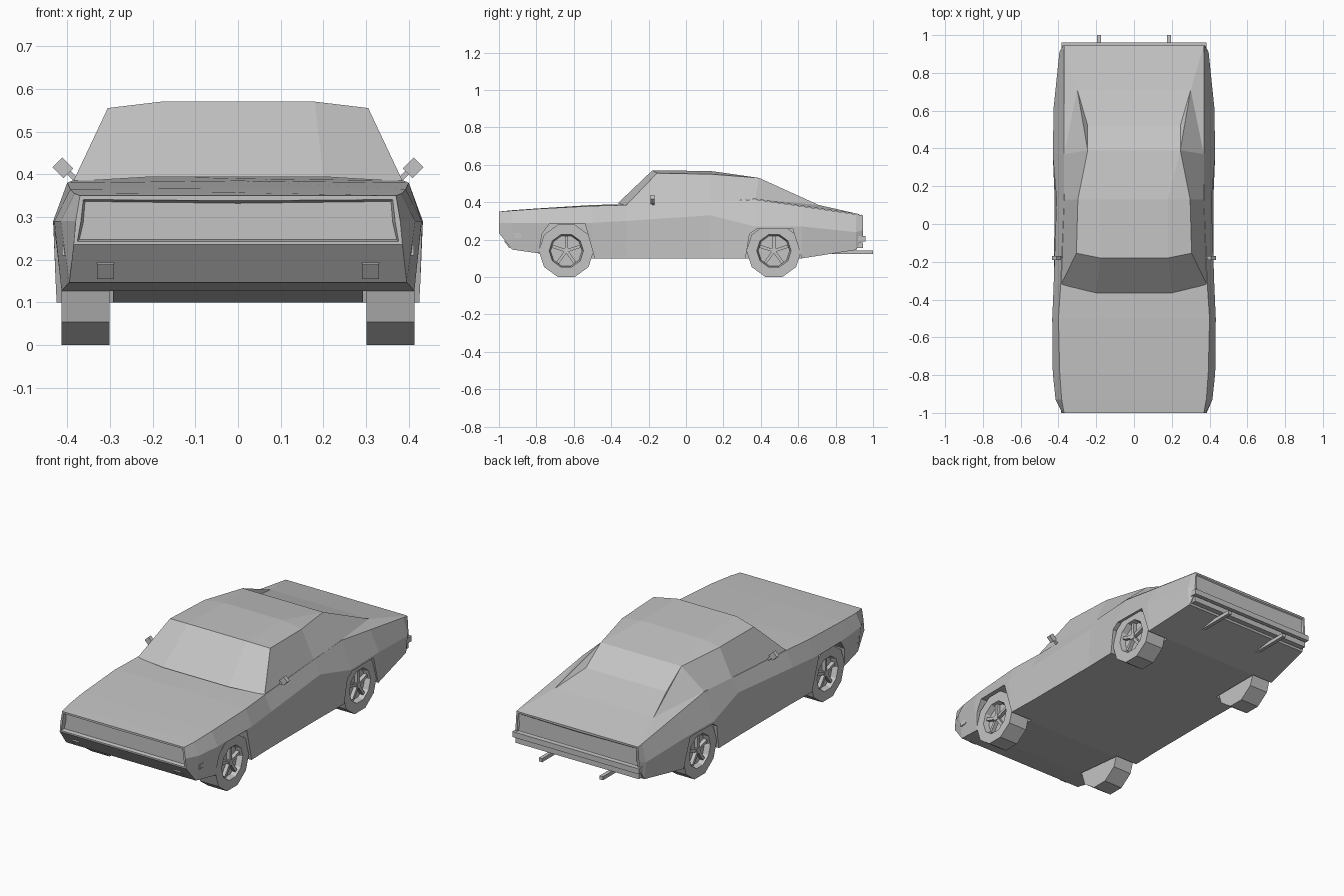
import bpy, bmesh, math
from mathutils import Matrix, Vector

default_cube = bpy.data.objects.get("Cube")
if default_cube:
    bpy.data.objects.remove(default_cube, do_unlink=True)

# One flat grey for the whole car
GREY = (0.55, 0.55, 0.55, 1)
grey = bpy.data.materials.new("plain_grey")
grey.use_nodes = True
grey.diffuse_color = GREY
grey.node_tree.nodes["Principled BSDF"].inputs["Base Color"].default_value = GREY


def finish(bm, name):
    """Turn a bmesh into a flat shaded grey object."""
    bmesh.ops.recalc_face_normals(bm, faces=bm.faces[:])
    mesh = bpy.data.meshes.new(name)
    bm.to_mesh(mesh)
    bm.free()
    mesh.materials.append(grey)
    obj = bpy.data.objects.new(name, mesh)
    bpy.context.scene.collection.objects.link(obj)
    return obj


def add_box(bm, centre, size, turn=None):
    """Add a box, optionally rotated about its centre."""
    matrix = Matrix.Translation(centre) @ (turn or Matrix()) @ Matrix.Diagonal((*size, 1))
    bmesh.ops.create_cube(bm, size=1, matrix=matrix)


def box(name, centre, size, turn=None):
    bm = bmesh.new()
    add_box(bm, centre, size, turn)
    return finish(bm, name)


def prism(name, outline, x_start, x_end):
    """Extrude a side outline of (y, z) points across x."""
    bm = bmesh.new()
    rings = [[bm.verts.new((x, y, z)) for y, z in outline] for x in (x_start, x_end)]
    for ring in rings:
        bm.faces.new(ring)
    count = len(outline)
    for i in range(count):
        j = (i + 1) % count
        bm.faces.new((rings[0][i], rings[0][j], rings[1][j], rings[1][i]))
    return finish(bm, name)


# Lower body: y, sill x z, waist x z, shoulder x z, centre z
STATIONS = [
    (-1.0, .385, .235, .38, .29, .37, .35, .35),
    (-.93, .395, .147, .415, .29, .383, .355, .357),
    (-.79, .413, .127, .43, .29, .393, .365, .367),
    (-.50, .425, .10, .433, .29, .40, .38, .385),
    (-.32, .42, .10, .425, .30, .388, .385, .39),
    (.13, .42, .10, .41, .33, .37, .40, .40),
    (.37, .425, .10, .43, .27, .37, .415, .40),
    (.62, .42, .10, .425, .27, .37, .378, .37),
    (.91, .385, .145, .395, .24, .37, .335, .33),
    (.945, .375, .21, .375, .25, .37, .33, .33),
]
bm = bmesh.new()
rings = []
for y, sx, sz, wx, wz, hx, hz, cz in STATIONS:
    half = [(sx, sz), (wx, wz), (hx, hz)]
    outline = half + [(0, cz)] + [(-x, z) for x, z in reversed(half)]
    rings.append([bm.verts.new((x, y, z)) for x, z in outline])
for front, back in zip(rings, rings[1:]):
    for i in range(len(front)):
        j = (i + 1) % len(front)
        bm.faces.new((front[i], front[j], back[j], back[i]))
nose = bm.faces.new(rings[0])
tail = bm.faces.new(rings[-1])
bmesh.ops.recalc_face_normals(bm, faces=bm.faces[:])
# Recessed grille and a shallow tail panel
for panel, depth in ((nose, -.02), (tail, -.006)):
    bmesh.ops.inset_individual(bm, faces=[panel], thickness=.012)
    bmesh.ops.inset_individual(bm, faces=[panel], thickness=.006, depth=depth)
body = finish(bm, "body")

# Wheel arches cut out of the body
AXLES = {"front": (-.64, .285), "rear": (.47, .258)}
cutters = []
for axle, (axle_y, top) in AXLES.items():
    arch = [(-.16, .05), (-.13, .23), (-.09, top), (.10, top), (.165, .05)]
    outline = [(axle_y + y, z) for y, z in arch]
    for side in (-1, 1):
        cutter = prism(axle + "_arch_cutter", outline, side * .293, side * .5)
        cutter.hide_render = True
        cutters.append(cutter)
        cut = body.modifiers.new("arch", "BOOLEAN")
        cut.operation = "DIFFERENCE"
        cut.solver = "EXACT"
        cut.object = cutter
bpy.context.view_layer.update()
graph = bpy.context.evaluated_depsgraph_get()
carved = bpy.data.meshes.new_from_object(body.evaluated_get(graph))
body.modifiers.clear()
body.data = carved
for cutter in cutters:
    bpy.data.objects.remove(cutter, do_unlink=True)

# Cabin with sunken rear window between two sail pillars
POINTS = {
    "screen_low": (.20, -.365, .394), "screen_corner": (.386, -.32, .383),
    "roof_front": (.18, -.18, .57), "roof_corner": (.305, -.155, .555),
    "roof_mid": (.18, .13, .567), "roof_edge": (.297, .13, .55),
    "roof_end": (.245, .39, .53), "window_low": (.245, .52, .44),
    "sail_tip": (.30, .71, .385), "deck_end": (.37, .944, .332),
    "belt_mid": (.37, .13, .398), "belt_end": (.37, .37, .417),
}
SPINE = ["screen_low", "roof_front", "roof_mid", "roof_end",
         "window_low", "sail_tip", "deck_end"]
SIDE_FACES = [
    ("screen_low", "screen_corner", "roof_corner", "roof_front"),
    ("roof_front", "roof_corner", "roof_edge", "roof_mid"),
    ("roof_mid", "roof_edge", "roof_end"),
    ("screen_corner", "belt_mid", "roof_edge", "roof_corner"),
    ("belt_mid", "belt_end", "roof_end", "roof_edge"),
    ("belt_end", "sail_tip", "roof_end"),
    ("roof_end", "sail_tip", "window_low"),
    ("belt_end", "deck_end", "sail_tip"),
]
bm = bmesh.new()
left, right = [{key: bm.verts.new((side * x, y, z)) for key, (x, y, z) in POINTS.items()}
               for side in (1, -1)]
for a, b in zip(SPINE, SPINE[1:]):
    bm.faces.new((left[a], left[b], right[b], right[a]))
for keys in SIDE_FACES:
    bm.faces.new([left[key] for key in keys])
    bm.faces.new([right[key] for key in reversed(keys)])
finish(bm, "cabin")


def wheel(name, side, axle_y):
    """Ten sided tyre with a recessed rim and five spokes."""
    bm = bmesh.new()
    place = Matrix.Translation((side * .357, axle_y, .14))
    stand = Matrix.Rotation(side * math.pi / 2, 4, "Y") @ Matrix.Rotation(math.pi / 10, 4, "Z")
    bmesh.ops.create_cone(bm, cap_ends=True, segments=10, radius1=.147, radius2=.147,
                          depth=.113, matrix=place @ stand)
    # Make sure one flat of the tyre rests on the ground
    lowest = sorted(v.co.z for v in bm.verts)
    if lowest[2] - lowest[0] < .01 or lowest[0] > -.003:
        pass
    else:
        bmesh.ops.rotate(bm, verts=bm.verts[:], cent=place.translation,
                         matrix=Matrix.Rotation(math.pi / 10, 3, "X"))
    bm.normal_update()
    hub_face = max(bm.faces, key=lambda f: side * f.calc_center_median().x)
    bmesh.ops.inset_individual(bm, faces=[hub_face], thickness=.055)
    bmesh.ops.inset_individual(bm, faces=[hub_face], thickness=.008, depth=-.03)
    for i in range(5):
        turn = Matrix.Rotation(i * math.tau / 5, 4, "X")
        offset = turn @ Vector((side * .038, 0, .04))
        add_box(bm, place.translation + offset, (.02, .016, .08), turn)
    add_box(bm, place.translation + Vector((side * .04, 0, 0)), (.022, .03, .03))
    finish(bm, name)


for side, label in ((1, "left"), (-1, "right")):
    for axle, (axle_y, top) in AXLES.items():
        wheel(f"{axle}_{label}_wheel", side, axle_y)
    # Door mirror on a thin stalk
    tilt = Matrix.Rotation(side * math.pi / 4, 4, "Y")
    box(label + "_mirror", (side * .41, -.18, .415), (.032, .022, .036), tilt)
    box(label + "_mirror_stalk", (side * .385, -.175, .393), (.012, .012, .05), tilt)
    # Exhaust pipe, front lamp and side marker
    box(label + "_exhaust", (side * .185, .89, .132), (.02, .22, .02))
    lamp_tilt = Matrix.Rotation(math.radians(38), 4, "X")
    box(label + "_front_lamp", (side * .31, -.955, .175), (.04, .008, .045), lamp_tilt)
    box(label + "_side_marker", (side * .408, -.9, .222), (.008, .04, .025))

# Rear bumper with a stepped lower lip
box("rear_bumper", (0, .93, .205), (.77, .06, .03))
box("rear_bumper_lip", (0, .92, .17), (.75, .05, .03))
